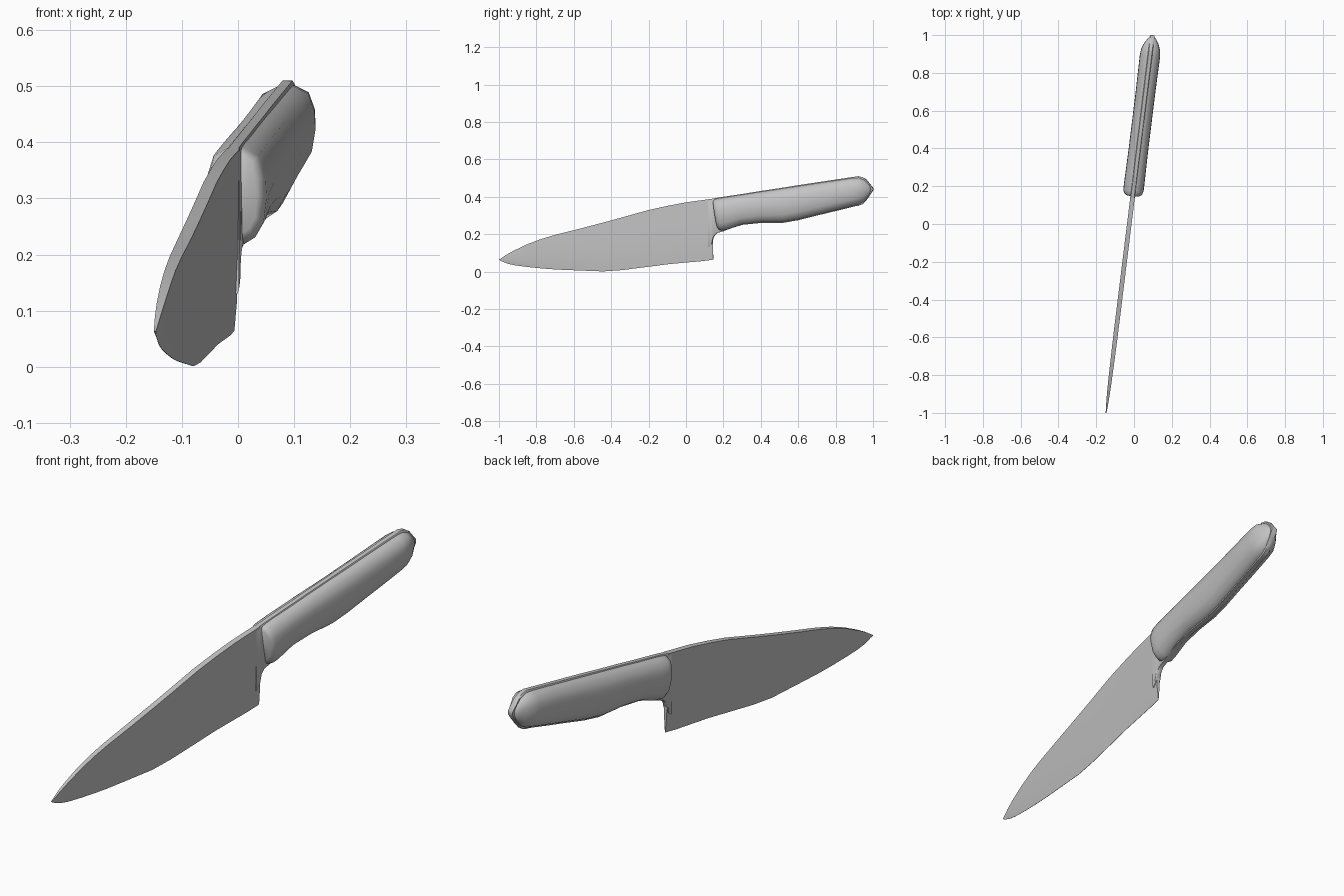
import bpy, bmesh, math
from mathutils import Vector

if "Cube" in bpy.data.objects:
    bpy.data.objects.remove(bpy.data.objects["Cube"], do_unlink=True)

steel = bpy.data.materials.new("plain grey")
steel.use_nodes = True
GREY = (0.55, 0.55, 0.55, 1)
steel.diffuse_color = GREY
bsdf = steel.node_tree.nodes["Principled BSDF"]
bsdf.inputs["Base Color"].default_value = GREY
bsdf.inputs["Roughness"].default_value = 0.5

# The knife lies in an upright plane turned slightly from the y axis
SLOPE, SHIFT = 0.123, -0.025
TURN = math.atan(SLOPE)


def place(w, y, z):
    """Point at y along the knife, w sideways from its middle plane."""
    return Vector((SLOPE * y + SHIFT + w * math.cos(TURN), y - w * math.sin(TURN), z))


def loft(name, stations, ring, angle):
    """Skin a ring of (width share, depth share) through (y, top, bottom, half width, lean)."""
    bm = bmesh.new()
    rows = []
    for y, top, bottom, half, lean in stations:
        rows.append([bm.verts.new(place(f * half, y + lean * t, top + (bottom - top) * t))
                     for f, t in ring])
    n = len(ring)
    for a, b in zip(rows, rows[1:]):
        for i in range(n):
            j = (i + 1) % n
            bm.faces.new((a[i], a[j], b[j], b[i]))
    bm.faces.new(rows[0])
    bm.faces.new(rows[-1])
    bmesh.ops.remove_doubles(bm, verts=bm.verts, dist=0.0002)
    bmesh.ops.recalc_face_normals(bm, faces=bm.faces)
    mesh = bpy.data.meshes.new(name)
    bm.to_mesh(mesh)
    bm.free()
    obj = bpy.data.objects.new(name, mesh)
    bpy.context.collection.objects.link(obj)
    mesh.materials.append(steel)
    bpy.ops.object.select_all(action='DESELECT')
    obj.select_set(True)
    bpy.context.view_layer.objects.active = obj
    bpy.ops.object.shade_smooth_by_angle(angle=math.radians(angle))
    return obj


def both_sides(half):
    """Close a half section by mirroring it."""
    return half + [(-f, t) for f, t in reversed(half)]


# Blade: thick spine, gently convex faces, thin cutting edge
blade_ring = both_sides([(1, 0), (0.95, 0.3), (0.75, 0.6), (0.42, 0.85), (0.05, 1)])
blade = [
    (-1.0, 0.064, 0.058, 0.002), (-0.96, 0.09, 0.042, 0.005), (-0.92, 0.112, 0.033, 0.007),
    (-0.85, 0.145, 0.024, 0.009), (-0.78, 0.172, 0.017, 0.010), (-0.70, 0.196, 0.011, 0.011),
    (-0.58, 0.226, 0.006, 0.012), (-0.45, 0.26, 0.001, 0.012), (-0.35, 0.287, 0.008, 0.012),
    (-0.20, 0.329, 0.027, 0.012), (-0.10, 0.351, 0.040, 0.012), (0.0, 0.37, 0.049, 0.012),
    (0.08, 0.381, 0.056, 0.012), (0.138, 0.389, 0.064, 0.012)]
loft("blade", [(y, t, b, w, 0.008) for y, t, b, w in blade], blade_ring, 40)

# Tang: flat strip running through the handle, showing along its edge
tang_ring = both_sides([(0.75, 0), (1, 0.03), (1, 0.97), (0.75, 1)])
tang = [
    (0.12, 0.386, 0.13), (0.138, 0.389, 0.145), (0.148, 0.391, 0.186), (0.165, 0.394, 0.206),
    (0.20, 0.40, 0.216), (0.24, 0.406, 0.232), (0.30, 0.415, 0.250), (0.40, 0.431, 0.260),
    (0.52, 0.449, 0.261), (0.60, 0.462, 0.275), (0.70, 0.477, 0.300), (0.80, 0.492, 0.324),
    (0.90, 0.507, 0.349), (0.92, 0.51, 0.352), (0.945, 0.504, 0.361), (0.965, 0.492, 0.383),
    (0.985, 0.467, 0.411), (1.0, 0.448, 0.435)]
loft("tang", [(y, t, b, 0.012, 0) for y, t, b in tang], tang_ring, 40)

# Handle scales: rounded grips on either side of the tang
scale_half = [(0, 0), (0.24, 0), (0.75, 0.09), (0.97, 0.30), (1, 0.52),
              (0.88, 0.78), (0.6, 0.93), (0.24, 1), (0, 1)]
scales = [
    (0.146, 0.378, 0.236, 0.040, 0.022), (0.153, 0.386, 0.224, 0.050, 0.024),
    (0.172, 0.391, 0.219, 0.054, 0.022), (0.21, 0.398, 0.225, 0.054, 0.012),
    (0.30, 0.411, 0.253, 0.053, 0), (0.40, 0.427, 0.264, 0.052, 0),
    (0.52, 0.445, 0.265, 0.052, 0), (0.60, 0.457, 0.279, 0.052, 0),
    (0.70, 0.472, 0.304, 0.052, 0), (0.80, 0.487, 0.328, 0.053, 0),
    (0.89, 0.500, 0.351, 0.054, 0), (0.925, 0.502, 0.360, 0.050, 0),
    (0.955, 0.492, 0.376, 0.038, 0), (0.978, 0.470, 0.404, 0.024, 0),
    (0.99, 0.452, 0.425, 0.014, 0)]
for side, name in ((1, "left_handle_scale"), (-1, "right_handle_scale")):
    loft(name, scales, [(side * f, t) for f, t in scale_half], 50)
